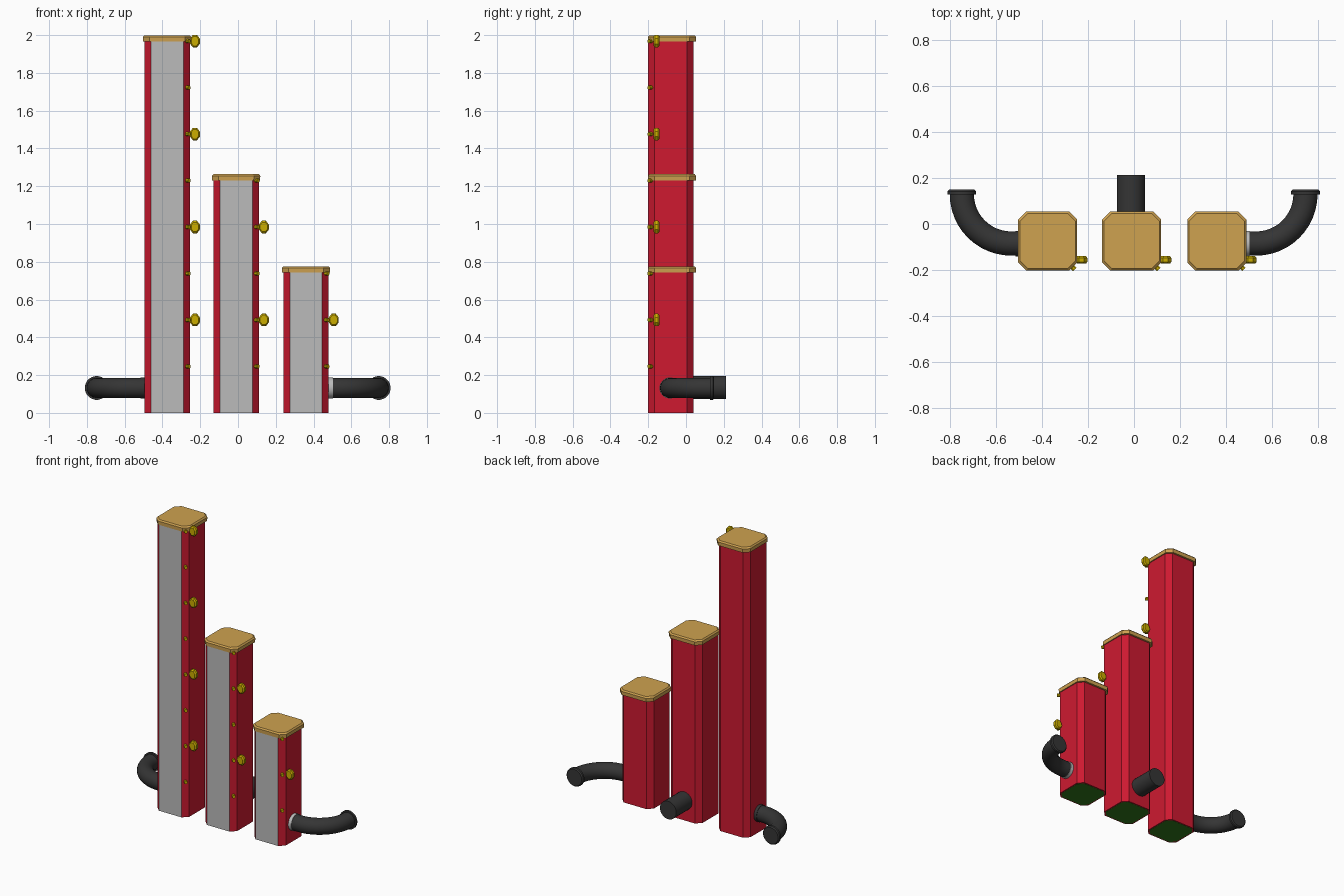
import bpy, bmesh
from math import pi, sin, cos
from mathutils import Vector

if "Cube" in bpy.data.objects:
    bpy.data.objects.remove(bpy.data.objects["Cube"])


def material(name, rgb):
    m = bpy.data.materials.new(name)
    m.diffuse_color = (*rgb, 1)
    m.use_nodes = True
    m.node_tree.nodes["Principled BSDF"].inputs["Base Color"].default_value = m.diffuse_color
    return m


RED = material("red", (0.62, 0.01, 0.03))
GREY = material("grey", (0.5, 0.5, 0.5))
GREEN = material("green", (0.03, 0.19, 0.01))
TAN = material("tan", (0.62, 0.36, 0.08))
GOLD = material("gold", (0.6, 0.42, 0.0))
DARK = material("dark", (0.035, 0.035, 0.035))


def finish(name, bm, mats, smooth=False):
    bmesh.ops.recalc_face_normals(bm, faces=bm.faces)
    me = bpy.data.meshes.new(name)
    bm.to_mesh(me)
    bm.free()
    ob = bpy.data.objects.new(name, me)
    bpy.context.collection.objects.link(ob)
    for m in mats:
        me.materials.append(m)
    if smooth:
        bpy.context.view_layer.objects.active = ob
        ob.select_set(True)
        bpy.ops.object.shade_smooth_by_angle()
        ob.select_set(False)
    return ob


def octagon(h, c):
    """Square of half width h with corners cut by c."""
    k = h - c
    return [(k, -h), (h, -k), (h, k), (k, h), (-k, h), (-h, k), (-h, -k), (-k, -h)]


def loft(name, rings, mats, smooth=False):
    """Skin a list of equal-length point rings and close both ends."""
    bm = bmesh.new()
    vs = [[bm.verts.new(p) for p in r] for r in rings]
    n = len(vs[0])
    for a, b in zip(vs, vs[1:]):
        for i in range(n):
            bm.faces.new((a[i], a[(i + 1) % n], b[(i + 1) % n], b[i]))
    bm.faces.new(vs[0][::-1])
    bm.faces.new(vs[-1])
    return finish(name, bm, mats, smooth)


def tube(name, stations, mat, sides=24, smooth=True):
    """Round sections: (centre, direction, radius) for each station."""
    rings = []
    for c, d, r in stations:
        d = Vector(d).normalized()
        up = Vector((0, 0, 1))
        side = d.cross(up)
        rings.append([Vector(c) + r * (cos(t) * side + sin(t) * up)
                      for t in ((i + 0.5) * 2 * pi / sides for i in range(sides))])
    return loft(name, rings, [mat], smooth)


def tower(label, cx, top, pegs):
    # chamfered column: grey front, green underside
    cy = -0.08
    body = loft(label + "_column",
                [[(cx + x, cy + y, z) for x, y in octagon(0.12, 0.034)] for z in (0, top - 0.015)],
                [RED, GREY])
    for f in body.data.polygons:
        f.material_index = 1 if f.normal.y < -0.99 else 0
    loft(label + "_base",
         [[(cx + x, cy + y, z) for x, y in octagon(0.112, 0.032)] for z in (-0.001, 0.004)], [GREEN])
    # lid with softened top rim
    loft(label + "_lid",
         [[(cx + x, -0.074 + y, z) for x, y in octagon(h, 0.034)]
          for h, z in ((0.127, top - 0.034), (0.128, top - 0.009), (0.120, top))], [TAN])
    for i in range(1, pegs + 1):
        z = 0.246 * i
        # peg standing out of the front right chamfer
        d = Vector((1, -1, 0)).normalized()
        c = Vector((cx + 0.103, cy - 0.103, z))
        tube(f"{label}_peg_{i}", [(c - d * 0.02, d, 0.011), (c + d * 0.020, d, 0.011)],
             GOLD, 8, False)
        if i % 2 == 0:
            # flat octagonal handle on a short stem
            y0 = -0.156
            tube(f"{label}_stem_{i}", [((cx + 0.11, y0, z), (1, 0, 0), 0.011),
                                       ((cx + 0.13, y0, z), (1, 0, 0), 0.011)], GOLD, 8, False)
            loft(f"{label}_handle_{i}",
                 [[(cx + 0.147 + 0.028 * s * cos(t), y0 + dy, z + 0.036 * s * sin(t))
                   for t in ((k + 0.5) * pi / 4 for k in range(8))]
                  for dy, s in ((-0.016, 0.75), (-0.008, 1.0), (0.008, 1.0), (0.016, 0.75))], [GOLD])


tower("tall_tower", -0.375, 1.999, 8)
tower("middle_tower", -0.010, 1.264, 5)
tower("short_tower", 0.360, 0.776, 3)

Z = 0.132


def bent_pipe(label, s, x0, x1, collar):
    # pipe leaves the tower side and turns towards the back
    ax, ay, r = x1 - s * 0.215, 0.13, 0.215
    st = [((x0, ay - r, Z), (s, 0, 0), 0.053)]
    for i in range(13):
        t = i / 12 * pi / 2
        st.append(((ax + s * r * sin(t), ay - r * cos(t), Z), (s * cos(t), sin(t), 0), 0.053))
    tube(label + "_pipe", st, DARK)
    tube(label + "_collar", [((x0, ay - r, Z), (s, 0, 0), 0.056),
                             ((x0 + s * 0.045, ay - r, Z), (s, 0, 0), 0.056)], collar)
    tube(label + "_mouth", [((x1, 0.128, Z), (0, 1, 0), 0.063),
                            ((x1, 0.142, Z), (0, 1, 0), 0.063),
                            ((x1, 0.149, Z), (0, 1, 0), 0.056)], DARK)


bent_pipe("left", -1, -0.47, -0.748, DARK)
bent_pipe("right", 1, 0.457, 0.745, GREY)

# straight pipe at the back of the middle tower
tube("back_pipe", [((-0.013, 0.02, 0.135), (0, 1, 0), 0.062),
                   ((-0.013, 0.213, 0.135), (0, 1, 0), 0.062)], DARK)
